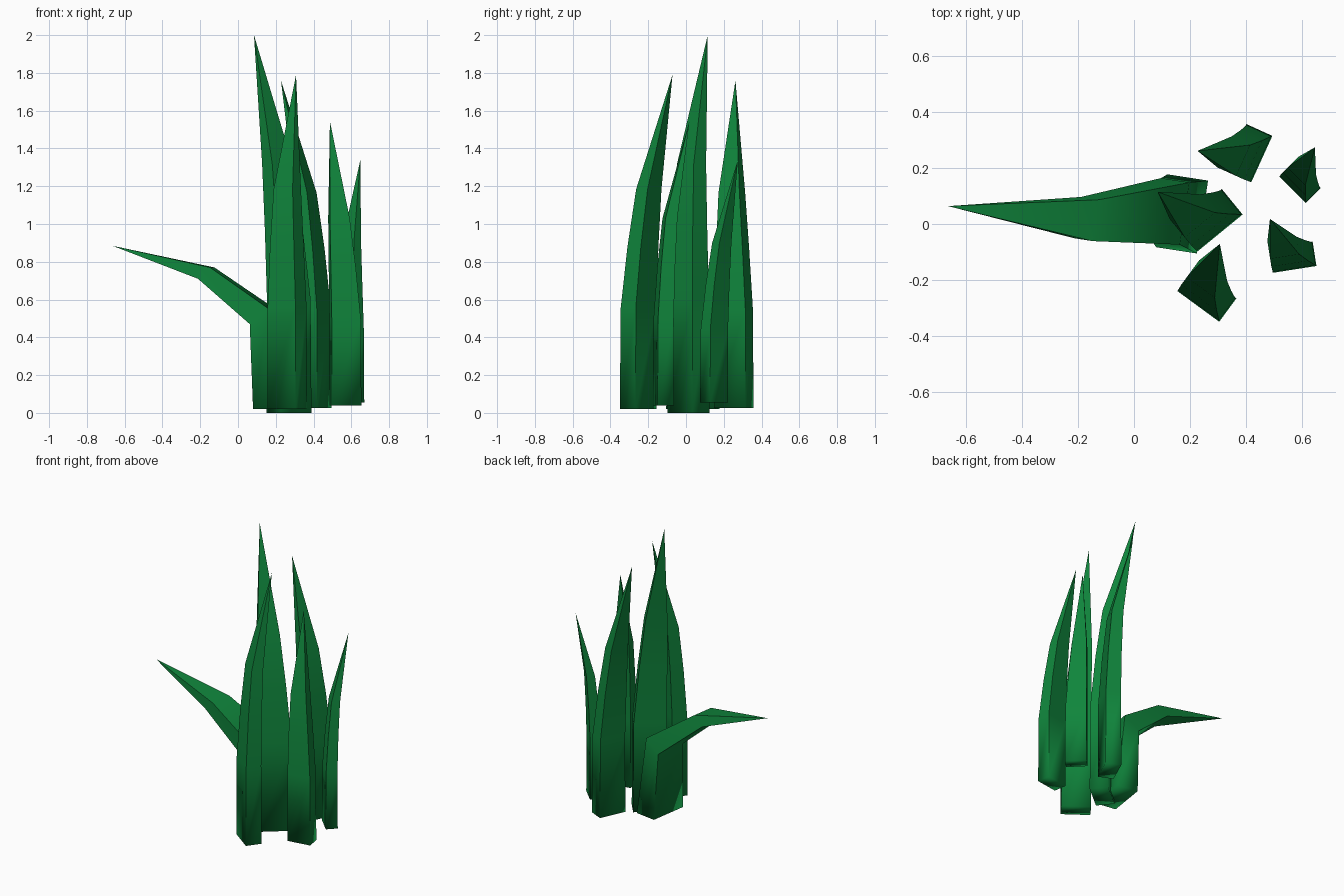
import bpy
import bmesh
from mathutils import Vector

cube = bpy.data.objects.get("Cube")
if cube:
    bpy.data.objects.remove(cube, do_unlink=True)

leaf_green = bpy.data.materials.new("leaf_green")
leaf_green.use_nodes = True
color = (0.005, 0.235, 0.045, 1)
leaf_green.diffuse_color = color
bsdf = next(n for n in leaf_green.node_tree.nodes if n.type == 'BSDF_PRINCIPLED')
bsdf.inputs["Base Color"].default_value = color
bsdf.inputs["Roughness"].default_value = 0.8

# Each ring: left edge, right edge, (outer depth, height), (inner depth, height)
UPRIGHT = [
    (-.093, .093, (0, 0), (.104, 0)),
    (-.093, .090, (.003, .535), (.102, .535)),
    (-.095, .062, (.027, .86), (.115, .86)),
    (-.095, .029, (.06, 1.165), (.135, 1.165)),
]
UPRIGHT_TIP = (-.07, .226, 1.77)

BENT = [
    (-.132, .132, (0, 0), (.147, 0)),
    (-.11, .115, (.065, .53), (.168, .45)),
    (-.145, .005, (.375, .75), (.44, .69)),
]
BENT_TIP = (-.10, .906, .865)


def blade(name, left, right, base_z, scale, rings, tip):
    """Tapered four-sided leaf standing on the outer edge left-right."""
    left, right = Vector((*left, 0)), Vector((*right, 0))
    across = (right - left).normalized()
    inward = Vector((-across.y, across.x, 0))
    origin = (left + right) / 2 + Vector((0, 0, base_z))

    bm = bmesh.new()

    def point(u, depth, z):
        return bm.verts.new(origin + scale * (u * across + depth * inward + Vector((0, 0, z))))

    loops = [[point(a, *outer), point(b, *outer), point(b, *inner), point(a, *inner)]
             for a, b, outer, inner in rings]
    top = point(*tip)
    bm.faces.new(loops[0][::-1])
    for i in range(4):
        j = (i + 1) % 4
        for low, high in zip(loops, loops[1:]):
            bm.faces.new((low[i], low[j], high[j], high[i]))
        bm.faces.new((loops[-1][i], loops[-1][j], top))
    bmesh.ops.recalc_face_normals(bm, faces=bm.faces)

    # Crisp creases run up the leaf; everything else is smooth
    for face in bm.faces:
        face.smooth = True
    chains = [[ring[i] for ring in loops] + [top] for i in range(4)]
    for chain in chains:
        for a, b in zip(chain, chain[1:]):
            bm.edges.get((a, b)).smooth = False

    mesh = bpy.data.meshes.new(name)
    bm.to_mesh(mesh)
    bm.free()
    mesh.materials.append(leaf_green)
    obj = bpy.data.objects.new(name, mesh)
    bpy.context.collection.objects.link(obj)


# Upright leaves: name, outer left corner, outer right corner, base height, scale
for leaf in [
    ("tallest_leaf", (.225, -.10), (.39, .035), 0, 1.13),
    ("front_leaf", (.155, -.24), (.305, -.35), .02, 1.0),
    ("back_leaf", (.42, .15), (.495, .315), .025, .98),
    ("front_left_leaf", (.495, -.175), (.655, -.15), .04, .85),
    ("back_left_leaf", (.52, .17), (.615, .075), .055, .725),
]:
    blade(*leaf, UPRIGHT, UPRIGHT_TIP)

# Leaf folded over to the side
blade("bent_leaf", (.225, -.105), (.265, .155), .02, 1.0, BENT, BENT_TIP)
